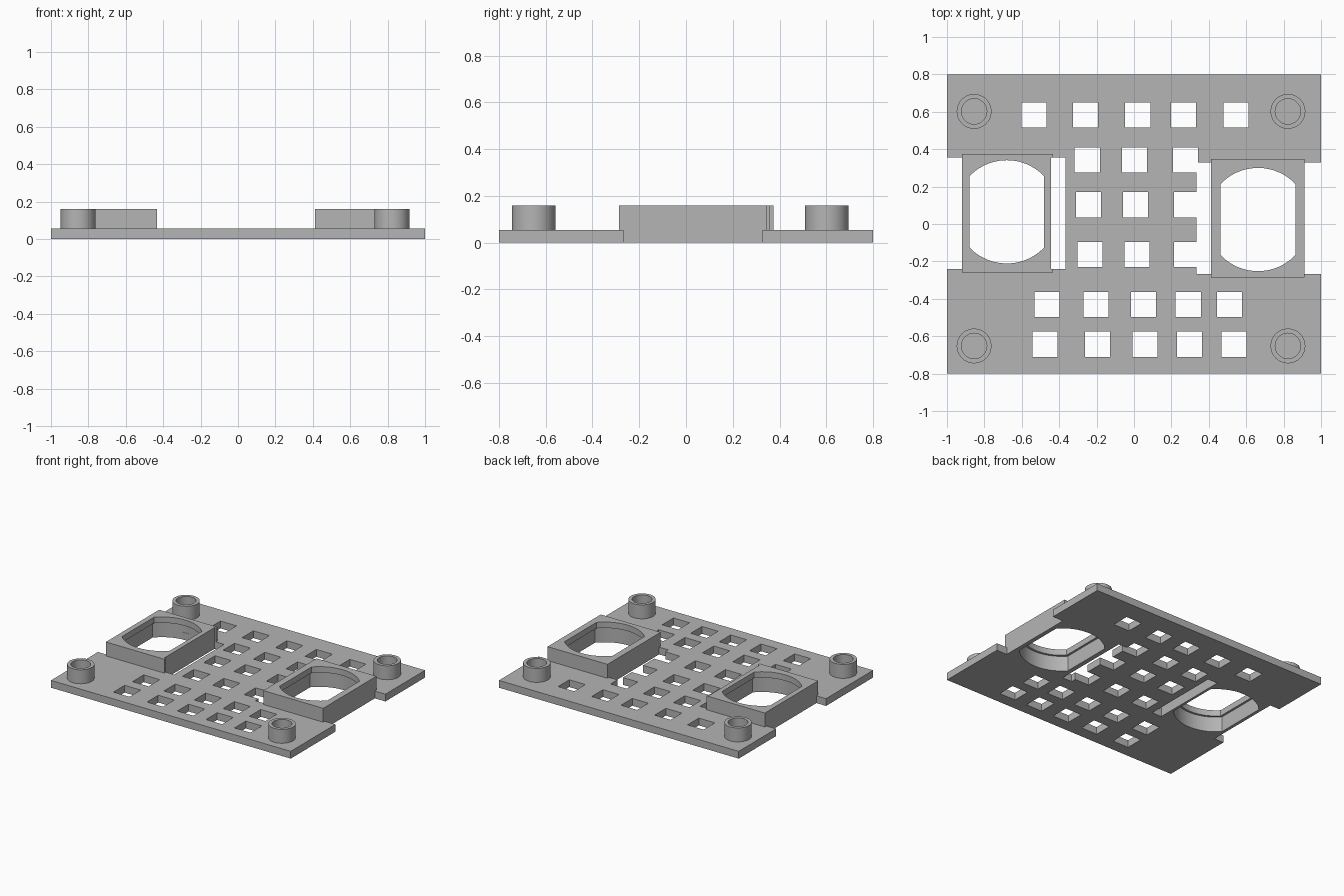
import bpy, bmesh, math

if "Cube" in bpy.data.objects:
    bpy.data.objects.remove(bpy.data.objects["Cube"], do_unlink=True)

grey = bpy.data.materials.new("plain grey")
grey.use_nodes = True
COLOUR = (0.46, 0.46, 0.46, 1)
grey.diffuse_color = COLOUR
grey.node_tree.nodes["Principled BSDF"].inputs["Base Color"].default_value = COLOUR

PLATE_TOP, TOP = 0.055, 0.16


def rect(x0, x1, y0, y1):
    return [(x0, y0), (x1, y0), (x1, y1), (x0, y1)]


def circle(cx, cy, r, n=48):
    return [(cx + r * math.cos(math.tau * i / n), cy + r * math.sin(math.tau * i / n))
            for i in range(n)]


def flat_sided_circle(cx, cy, r, half_width, n=20):
    """Circle trimmed by two vertical flats."""
    a = math.acos(half_width / r)
    arc = [a + (math.pi - 2 * a) * i / n for i in range(n + 1)]
    arc += [t + math.pi for t in arc]
    return [(cx + r * math.cos(t), cy + r * math.sin(t)) for t in arc]


def prisms(name, outlines, z0, z1):
    """One object holding an upright prism for each outline."""
    bm = bmesh.new()
    for outline in outlines:
        low = [bm.verts.new((x, y, z0)) for x, y in outline]
        high = [bm.verts.new((x, y, z1)) for x, y in outline]
        bm.faces.new(low[::-1])
        bm.faces.new(high)
        for i in range(len(low)):
            j = (i + 1) % len(low)
            bm.faces.new((low[i], low[j], high[j], high[i]))
    mesh = bpy.data.meshes.new(name)
    bm.to_mesh(mesh)
    bm.free()
    mesh.materials.append(grey)
    obj = bpy.data.objects.new(name, mesh)
    bpy.context.collection.objects.link(obj)
    return obj


def cut(obj, outlines, z0=-0.1, z1=0.3):
    cutter = prisms("cutter", outlines, z0, z1)
    cutter.hide_render = True
    mod = obj.modifiers.new("cut", 'BOOLEAN')
    mod.operation, mod.solver, mod.object = 'DIFFERENCE', 'EXACT', cutter
    bpy.context.view_layer.objects.active = obj
    bpy.ops.object.modifier_apply(modifier=mod.name)
    bpy.data.objects.remove(cutter, do_unlink=True)


def smooth(obj):
    bpy.ops.object.select_all(action='DESELECT')
    obj.select_set(True)
    bpy.context.view_layer.objects.active = obj
    bpy.ops.object.shade_smooth_by_angle(angle=math.radians(30))


# Base plate with an open notch in each end
plate = prisms("base_plate", [rect(-1, 1, -0.8, 0.8)], 0, PLATE_TOP)
cut(plate, [rect(-1.1, -0.365, -0.24, 0.355), rect(0.333, 1.1, -0.268, 0.328)])

# Rows of square holes: row y, then hole centres in x
rows = [
    (0.583, (-0.535, -0.26, 0.02, 0.265, 0.545)),
    (0.343, (-0.25, 0.003, 0.275)),
    (0.103, (-0.243, 0.008, 0.28)),
    (-0.163, (-0.235, 0.016, 0.28)),
    (-0.43, (-0.465, -0.203, 0.05, 0.29, 0.51)),
    (-0.643, (-0.475, -0.195, 0.058, 0.297, 0.535)),
]
h = 0.067
cut(plate, [rect(x - h, x + h, y - h, y + h) for y, xs in rows for x in xs])

# Raised frames with a lipped, flat-sided round opening
frames = [
    ("right_frame", rect(-0.92, -0.433, -0.26, 0.375), (-0.68, 0.065)),
    ("left_frame", rect(0.412, 0.912, -0.287, 0.347), (0.663, 0.024)),
]
for name, outline, (cx, cy) in frames:
    frame = prisms(name, [outline], 0, TOP)
    cut(frame, [flat_sided_circle(cx, cy, 0.276, 0.2)])
    cut(frame, [flat_sided_circle(cx, cy, 0.292, 0.216)], -0.1, 0.115)
    if cx < 0:
        # The slot beside this frame trims its inner wall
        cut(frame, [rect(-0.445, -0.365, -0.24, 0.355)])
    smooth(frame)

# Hollow corner bosses
for side, x in (("right", -0.855), ("left", 0.823)):
    for end, y in (("front", -0.652), ("back", 0.602)):
        boss = prisms(f"{end}_{side}_boss", [circle(x, y, 0.093)], PLATE_TOP - 0.005, TOP)
        cut(boss, [circle(x, y, 0.068)])
        smooth(boss)
